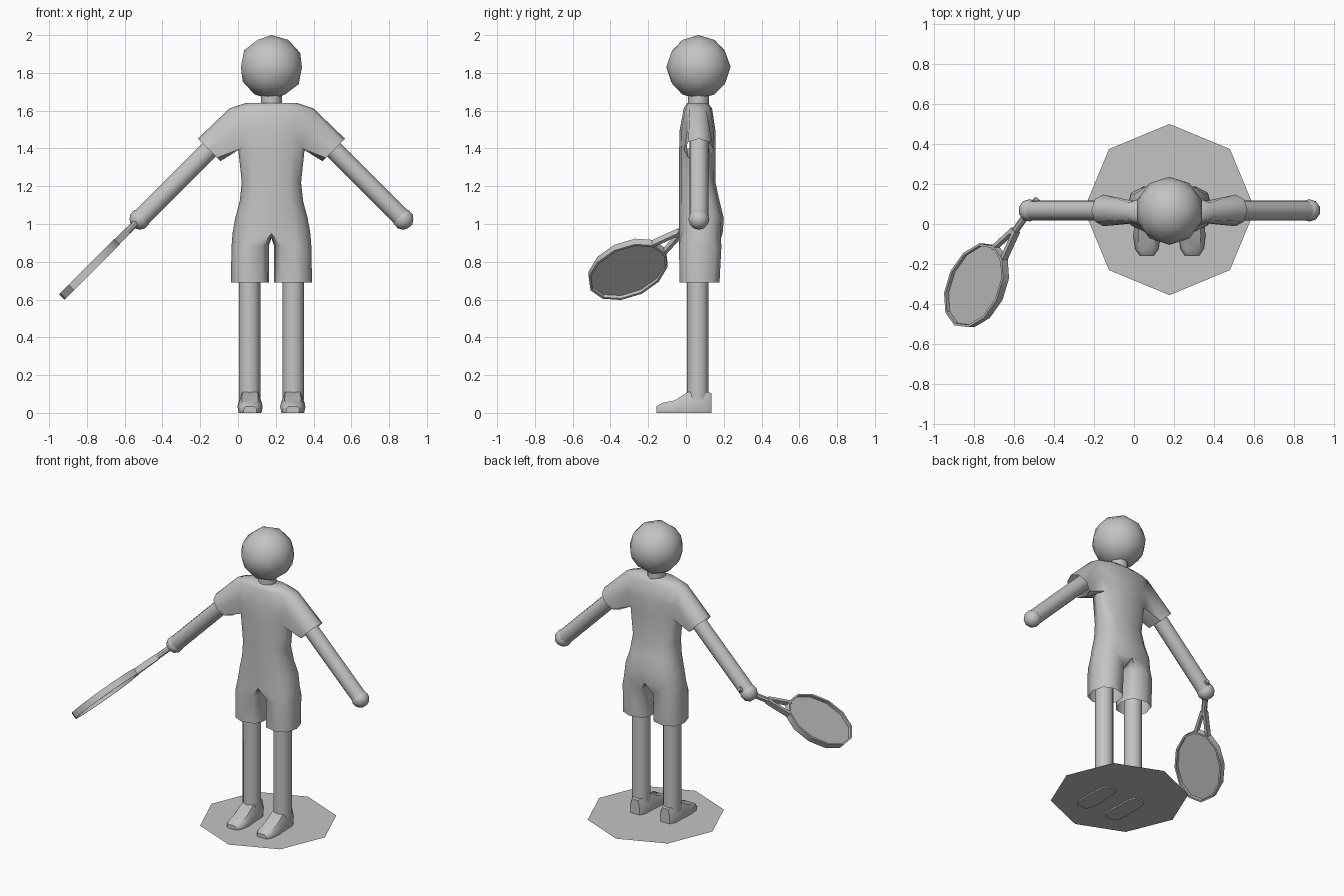
import bpy, bmesh, math
from mathutils import Vector

if "Cube" in bpy.data.objects:
    bpy.data.objects.remove(bpy.data.objects["Cube"])

CX, CY = 0.177, 0.068          # figure axis
grey = bpy.data.materials.new("plain_grey")
grey.diffuse_color = (0.55, 0.55, 0.55, 1)
grey.use_nodes = True
grey.node_tree.nodes["Principled BSDF"].inputs["Base Color"].default_value = grey.diffuse_color


def finish(name, bm, smooth=40, loc=(0, 0, 0), mirror=False):
    """Turn a bmesh into a named object, optionally mirrored across the figure axis."""
    bmesh.ops.recalc_face_normals(bm, faces=bm.faces)
    me = bpy.data.meshes.new(name)
    bm.to_mesh(me)
    bm.free()
    me.materials.append(grey)
    ob = bpy.data.objects.new(name, me)
    bpy.context.collection.objects.link(ob)
    ob.location = loc
    bpy.ops.object.select_all(action='DESELECT')
    ob.select_set(True)
    bpy.context.view_layer.objects.active = ob
    if smooth:
        bpy.ops.object.shade_smooth_by_angle(angle=math.radians(smooth))
    if mirror:
        m = ob.modifiers.new("mirror", 'MIRROR')
        m.merge_threshold = 0.0005
    return ob


def tube(name, a, b, r, sides=12, **kw):
    a, b = Vector(a), Vector(b)
    bm = bmesh.new()
    bmesh.ops.create_cone(bm, cap_ends=True, segments=sides, radius1=r, radius2=r, depth=(b - a).length)
    rot = (b - a).to_track_quat('Z', 'Y').to_matrix()
    for v in bm.verts:
        v.co = rot @ v.co + (a + b) / 2
    return finish(name, bm, **kw)


def ball(name, c, r, sub=2, **kw):
    bm = bmesh.new()
    bmesh.ops.create_icosphere(bm, subdivisions=sub, radius=r)
    bmesh.ops.translate(bm, verts=bm.verts, vec=c)
    return finish(name, bm, **kw)


def skin(bm, r1, r2, closed=True):
    n = len(r1)
    for i in range(n if closed else n - 1):
        j = (i + 1) % n
        bm.faces.new((r1[i], r1[j], r2[j], r2[i]))


def power(v, p):
    return math.copysign(abs(v) ** p, v)


axis = (CX, 0, 0)
# Ground plate: flat octagon
bm = bmesh.new()
bmesh.ops.create_circle(bm, cap_ends=True, segments=8, radius=0.427)
finish("ground_plate", bm, smooth=0, loc=(CX, 0.072, 0.008))

# Head and neck
ball("head", (CX, 0.066, 1.83), 0.17, smooth=60)
tube("neck", (CX, 0.066, 1.60), (CX, 0.066, 1.70), 0.056)

# Limbs, mirrored across the figure axis
tube("legs", (0.116, 0.063, 0.07), (0.116, 0.063, 0.85), 0.057, loc=axis, mirror=True)
tube("arms", (0.22, CY, 1.503), (0.685, CY, 1.038), 0.05, loc=axis, mirror=True)
ball("hands", (0.698, CY, 1.025), 0.056, smooth=60, loc=axis, mirror=True)

# Clothes: half of a shirt and shorts in one surface
bm = bmesh.new()
rows = [  # height, half width, front y, back y
    (1.64, 0.137, 0.005, 0.115), (1.612, 0.222, -0.012, 0.138),
    (1.50, 0.200, -0.033, 0.155), (1.40, 0.176, -0.036, 0.157),
    (1.22, 0.157, -0.037, 0.156), (1.12, 0.168, -0.037, 0.178),
    (1.03, 0.192, -0.037, 0.200), (0.95, 0.206, -0.037, 0.194)]
grid = []
for z, w, f, b in rows:
    ring = []
    for j in range(7):
        t = math.radians(-90 + 30 * j)
        x = 0 if j in (0, 6) else w * power(math.cos(t), 0.7)
        ring.append(bm.verts.new((x, (f + b) / 2 + (b - f) / 2 * power(math.sin(t), 0.8), z)))
    grid.append(ring)
bm.faces.new(grid[0])
for i in range(len(rows) - 1):
    for j in range(6):
        if i in (1, 2) and j in (2, 3):
            continue                       # sleeve hole
        bm.faces.new((grid[i][j], grid[i][j + 1], grid[i + 1][j + 1], grid[i + 1][j]))
bm.verts.remove(grid[2][3])
# Sleeve: bridge the hole to an open ring set at 45 degrees
hole = [grid[1][3], grid[1][4], grid[2][4], grid[3][4],
        grid[3][3], grid[3][2], grid[2][2], grid[1][2]]
s = math.sqrt(0.5)
cuff = []
for k in range(8):
    t = math.radians(45 * k)
    up, side = 0.084 * math.cos(t), 0.079 * math.sin(t)
    cuff.append(bm.verts.new((0.330 + up * s, CY + side, 1.392 + up * s)))
skin(bm, hole, cuff)
# Shorts leg: half ring plus crotch seam, down to an open hem
seam = [bm.verts.new((0, y, z)) for y, z in ((0.14, 0.93), (0.075, 0.925), (0.01, 0.93))]
prev = grid[-1] + seam
angles = [-126 + 42 * j for j in range(7)] + [153, 180, 207]
for z, x0, x1, f, b in ((0.885, 0.014, 0.211, -0.037, 0.188), (0.69, 0.013, 0.215, -0.035, 0.178)):
    ring = []
    for a in angles:
        t = math.radians(a)
        ring.append(bm.verts.new(((x0 + x1) / 2 + (x1 - x0) / 2 * power(math.cos(t), 0.8),
                                  (f + b) / 2 + (b - f) / 2 * power(math.sin(t), 0.8), z)))
    skin(bm, prev, ring)
    prev = ring
finish("shirt_and_shorts", bm, smooth=60, loc=axis, mirror=True)

# Shoes: sections from heel to toe
bm = bmesh.new()
prev = None
for y, w, h in ((0.135, 0.036, 0.105), (0.10, 0.058, 0.113), (0.01, 0.062, 0.111),
                (-0.06, 0.067, 0.066), (-0.125, 0.058, 0.053), (-0.157, 0.036, 0.034)):
    ring = [bm.verts.new((0.113 + w * px, y, h * pz)) for px, pz in
            ((-0.9, 0), (-1, 0.5), (-0.65, 1), (0.65, 1), (1, 0.5), (0.9, 0))]
    if prev:
        skin(bm, prev, ring)
    else:
        bm.faces.new(ring)
    prev = ring
bm.faces.new(prev)
finish("shoes", bm, smooth=45, loc=axis, mirror=True)

# Racket: own frame with length, width and depth directions
hand = Vector((CX - 0.698, CY, 1.025))
along, across, normal = Vector((-0.5, -s, -0.5)), Vector((0.5, -s, 0.5)), Vector((s, 0, -s))


def at(l, w, d=0):
    return hand + along * l + across * w + normal * d


tube("racket_handle", at(-0.075, 0), at(0.17, 0), 0.018, sides=8)


def bar(name, p, q, half, depth):
    bm = bmesh.new()
    off = (Vector(q) - Vector(p)).orthogonal().normalized() * half
    ends = [[bm.verts.new(at(c[0] + k * off.x, c[1] + k * off.y, d * depth))
             for k, d in ((-1, -1), (1, -1), (1, 1), (-1, 1))] for c in (p, q)]
    skin(bm, *ends)
    for e in ends:
        bm.faces.new(e)
    finish(name, bm, smooth=0)


for side, label in ((-1, "left"), (1, "right")):
    bar("racket_fork_" + label, (0.14, side * 0.008), (0.312, side * 0.045), 0.009, 0.019)

# Racket head: twelve-sided oval rim with a string bed inside
LEN, WID, MID = 0.245, 0.172, 0.53
oval = [(math.cos(math.radians(15 + 30 * k)), math.sin(math.radians(15 + 30 * k))) for k in range(12)]
bm = bmesh.new()
loops = [[bm.verts.new(at(MID + (LEN - g) * c, (WID - g) * n, d)) for c, n in oval]
         for g, d in ((0, -0.021), (0, 0.021), (0.012, 0.021), (0.012, -0.021))]
for k in range(4):
    skin(bm, loops[k], loops[(k + 1) % 4])
finish("racket_rim", bm, smooth=35)
bm = bmesh.new()
bm.faces.new([bm.verts.new(at(MID + (LEN - 0.008) * c, (WID - 0.008) * n)) for c, n in oval])
finish("racket_strings", bm, smooth=0)
